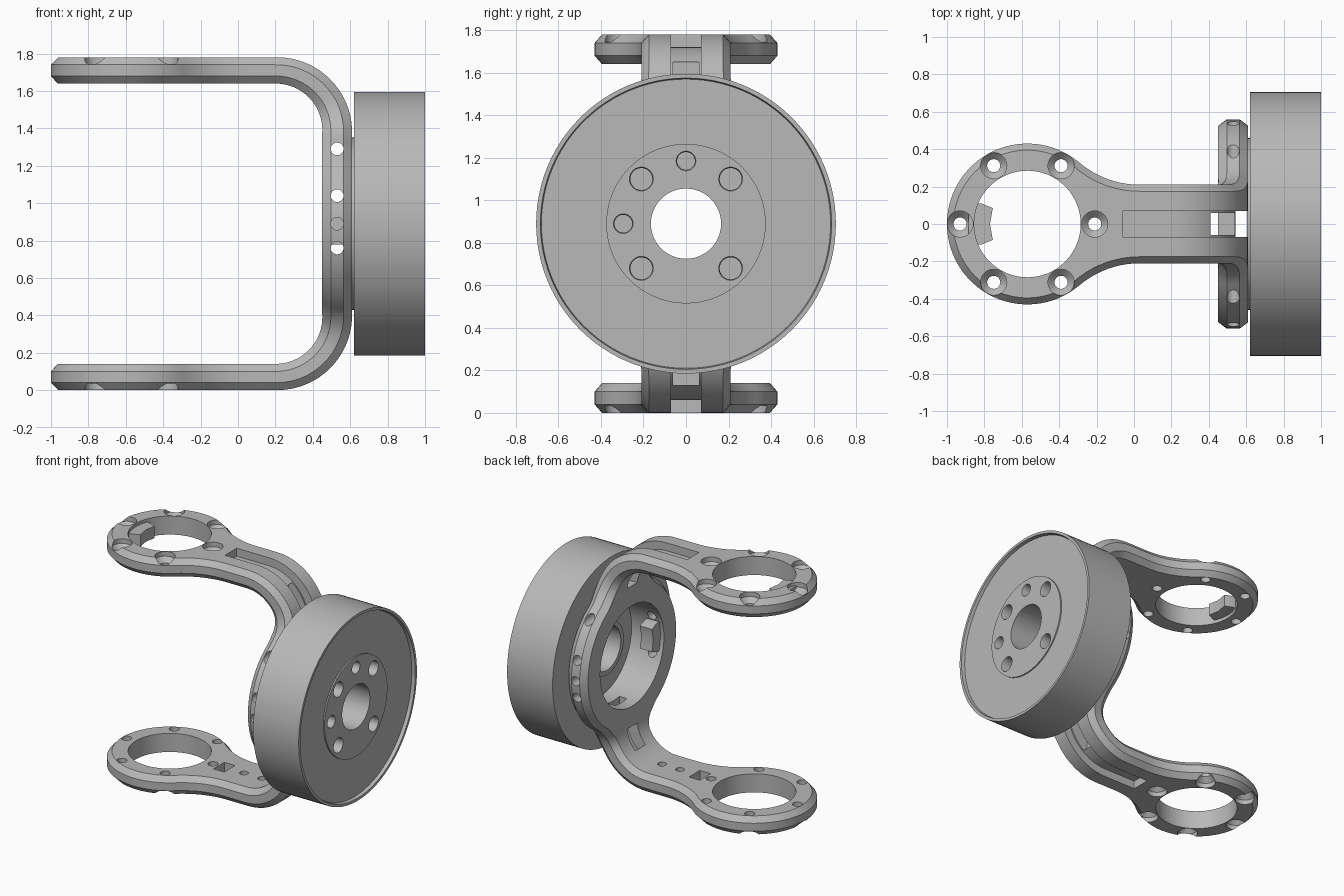
import bpy, bmesh
from math import pi, sin, cos, atan2, radians
from mathutils import Matrix, Vector

if "Cube" in bpy.data.objects:
    bpy.data.objects.remove(bpy.data.objects["Cube"])

MID = 0.89                    # height of the hub centre
STRAIGHT, BEND = 0.49, 0.52   # half length of the upright, length of a bend
CORNER, BEND_R = 0.21, 0.4
RING_X = -0.57
ALONG_X = Matrix.Rotation(pi / 2, 4, 'Y')
ALONG_Y = Matrix.Rotation(-pi / 2, 4, 'X')

metal = bpy.data.materials.new("grey_metal")
metal.use_nodes = True
metal.diffuse_color = (0.48, 0.48, 0.48, 1)
metal.node_tree.nodes["Principled BSDF"].inputs["Base Color"].default_value = (0.48, 0.48, 0.48, 1)


def finish(name, bm, matrix=Matrix()):
    bmesh.ops.transform(bm, matrix=matrix, verts=bm.verts)
    bmesh.ops.remove_doubles(bm, verts=bm.verts, dist=1e-5)
    bmesh.ops.recalc_face_normals(bm, faces=bm.faces)
    mesh = bpy.data.meshes.new(name)
    bm.to_mesh(mesh)
    bm.free()
    mesh.materials.append(metal)
    obj = bpy.data.objects.new(name, mesh)
    bpy.context.collection.objects.link(obj)
    return obj


def lathe(name, profile, matrix, steps=48):
    """Turn (radius, height) points about the local z axis."""
    bm = bmesh.new()
    verts = [bm.verts.new((r, 0, h)) for r, h in profile]
    edges = [bm.edges.new(p) for p in zip(verts, verts[1:] + verts[:1])]
    bmesh.ops.spin(bm, geom=verts + edges, cent=(0, 0, 0), axis=(0, 0, 1),
                   angle=2 * pi, steps=steps, use_merge=True)
    bmesh.ops.remove_doubles(bm, verts=bm.verts, dist=1e-5)
    bmesh.ops.dissolve_degenerate(bm, edges=bm.edges, dist=1e-5)
    return finish(name, bm, matrix)


def rod(name, r, h0, h1, matrix, steps=24):
    return lathe(name, [(0, h0), (r, h0), (r, h1), (0, h1)], matrix, steps)


def prism(name, points, h0, h1, matrix=Matrix()):
    bm = bmesh.new()
    face = bm.faces.new([bm.verts.new((x, y, h0)) for x, y in points])
    out = bmesh.ops.extrude_face_region(bm, geom=[face])
    top = [v for v in out["geom"] if isinstance(v, bmesh.types.BMVert)]
    bmesh.ops.translate(bm, vec=(0, 0, h1 - h0), verts=top)
    return finish(name, bm, matrix)


def block(name, x0, x1, half_y, h0, h1, matrix):
    return prism(name, [(x0, -half_y), (x1, -half_y), (x1, half_y), (x0, half_y)], h0, h1, matrix)


def cut(target, cutter):
    cutter.hide_render = True
    mod = target.modifiers.new("cut", 'BOOLEAN')
    mod.object, mod.operation, mod.solver = cutter, 'DIFFERENCE', 'EXACT'
    with bpy.context.temp_override(object=target, active_object=target):
        bpy.ops.object.modifier_apply(modifier=mod.name)
    bpy.data.objects.remove(cutter)


def bent(s, y, d):
    """Wrap a flat strip position (length, width, depth) around the U path."""
    a = abs(s)
    t = min(max((a - STRAIGHT) / BEND, 0), 1)
    r = BEND_R - d * (1 + 0.14 * (1 - t))
    x = CORNER + r * cos(t * pi / 2) - max(a - STRAIGHT - BEND, 0)
    z = min(a, STRAIGHT) + r * sin(t * pi / 2)
    return x, y, MID + (z if s >= 0 else -z)


def sweep(name, rows, cap=False):
    bm = bmesh.new()
    loops = [[bm.verts.new(bent(*p)) for p in row] for row in rows]
    n = len(loops[0])
    for a, b in zip(loops, loops[1:]):
        for i in range(n):
            j = (i + 1) % n
            bm.faces.new((a[i], a[j], b[j], b[i]))
    if cap:
        bm.faces.new(loops[0])
        bm.faces.new(loops[-1])
    bmesh.ops.remove_doubles(bm, verts=bm.verts, dist=1e-5)
    bmesh.ops.dissolve_degenerate(bm, edges=bm.edges, dist=1e-5)
    return finish(name, bm)


def arc(cx, cy, r, a0, a1, n):
    steps = [a0 + (a1 - a0) * i / n for i in range(n + 1)]
    return [(cx + r * cos(a), cy + r * sin(a)) for a in steps]


def half_outline(c):
    """Hub, neck and ring edge of the flat strap, moved inwards by c."""
    hub_a, ring_a = atan2(0.51, 0.69), atan2(0.708, 0.6)
    ring_s = STRAIGHT + BEND + CORNER - RING_X
    neck = ring_s - 0.6
    pts = arc(0, 0, 0.56 - c, pi / 2, hub_a, 14)
    pts += arc(0.69, 0.51, 0.3 + c, hub_a + pi, 1.5 * pi, 10)[1:]
    pts += [(0.69 + (neck - 0.69) * i / 12, 0.21 - c) for i in range(1, 12)]
    pts += arc(neck, 0.708, 0.498 + c, -pi / 2, -ring_a, 10)
    pts += arc(ring_s, 0, 0.43 - c, pi - ring_a, 0, 30)[1:]
    return pts


# U-shaped strap with chamfered edges
full, inset = half_outline(0), half_outline(0.035)
rows = []
for (s, w), (si, wi) in zip(full, inset):
    side = [(si, wi, 0), (s, w, 0.04), (s, w, 0.1), (si, wi, 0.14)]
    rows.append(side + [(a, -b, d) for a, b, d in reversed(side)])
mirrored = [[(-a, b, d) for a, b, d in row] for row in reversed(rows[1:])]
bracket = sweep("bracket", mirrored + rows)

# Openings in each arm
for sign in (1, -1):
    face = Matrix.Translation((0, 0, MID + sign * MID)) @ Matrix.Diagonal((1, 1, sign, 1))
    ring = face @ Matrix.Translation((RING_X, 0, 0))
    cut(bracket, rod("ring_cutter", 0.285, -0.3, 0.1, ring, 64))
    for k in range(6):
        spot = ring @ Matrix.Rotation(k * pi / 3, 4, 'Z') @ Matrix.Translation((0.36, 0, 0))
        screw = [(0, 0.05), (0.07, 0.05), (0.07, -0.035), (0.035, -0.07), (0.035, -0.2), (0, -0.2)]
        cut(bracket, lathe("screw_cutter", screw, spot, 24))
    # Cable groove around the outside and the window through the bend
    s0, s1 = 0.3, STRAIGHT + BEND + CORNER + 0.06
    groove = []
    for i in range(25):
        s = sign * (s0 + (s1 - s0) * i / 24)
        groove.append([(s, 0.07, -0.05), (s, 0.07, 0.06), (s, -0.07, 0.06), (s, -0.07, -0.05)])
    cut(bracket, sweep("groove_cutter", groove, True))
    cut(bracket, block("window_cutter", 0.38, 0.7, 0.06, -0.36, -0.13, face))

# Pocket and small hole on the inner face of the lower arm
cut(bracket, block("pocket_cutter", -0.16, -0.07, 0.065, 0.07, 0.2, Matrix()))
for x in (0.05, 0.2):
    cut(bracket, rod("pin_cutter", 0.03, 0.1, 0.2, Matrix.Translation((x, 0, 0))))

# Hub bore and the row of holes in the hub edge
hub = Matrix.Translation((0, 0, MID)) @ ALONG_X
cut(bracket, rod("bore_cutter", 0.38, 0.3, 0.8, hub, 64))
for z in (0.76, 0.89, 1.04, 1.29):
    cut(bracket, rod("edge_hole_cutter", 0.034, -0.7, 0.7, Matrix.Translation((0.53, 0, z)) @ ALONG_Y))


# Locating keys inside the upper ring and the hub
def key(name, r, h0, h1, matrix):
    pts = [(-r - 0.03, 0.11), (-r + 0.04, 0.11), (-r + 0.1, 0.085), (-r + 0.085, 0),
           (-r + 0.1, -0.085), (-r + 0.04, -0.11), (-r - 0.03, -0.11)]
    return prism(name, pts, h0, h1, matrix)


ring_key = key("ring_key", 0.285, 1.665, 1.755, Matrix.Translation((RING_X, 0, 0)))
turn = Matrix(((0, 0, 1, 0), (1, 0, 0, 0), (0, 1, 0, 0), (0, 0, 0, 1)))
hub_key = key("hub_key", 0.38, 0.48, 0.58, Matrix.Translation((0, 0, MID)) @ turn)

# Wheel with a thin rim, raised centre disc and hollow back
wheel = lathe("wheel", [
    (0.165, 0.66), (0.165, 0.985), (0.375, 0.985), (0.375, 0.975), (0.68, 0.975), (0.685, 1.0),
    (0.705, 1.0), (0.705, 0.62), (0.46, 0.62), (0.46, 0.605), (0.38, 0.605), (0.38, 0.72),
    (0.2, 0.72), (0.2, 0.66)], hub, 96)
bolts = [(y, z, 0.052) for y in (-0.21, 0.21) for z in (-0.21, 0.21)]
for y, z, r in bolts + [(0, 0.295, 0.042), (-0.295, 0, 0.042)]:
    spot = Matrix.Translation((0, y, MID + z)) @ ALONG_X
    hole = [(0, 0.88), (r, 0.88), (r, 0.97), (r + 0.006, 0.99), (r + 0.006, 1.1), (0, 1.1)]
    cut(wheel, lathe("bolt_cutter", hole, spot, 24))

# Smooth curved surfaces, keep machined edges sharp
bpy.ops.object.select_all(action='DESELECT')
for obj in (bracket, wheel, ring_key, hub_key):
    obj.select_set(True)
bpy.context.view_layer.objects.active = bracket
bpy.ops.object.shade_smooth_by_angle(angle=radians(28))
